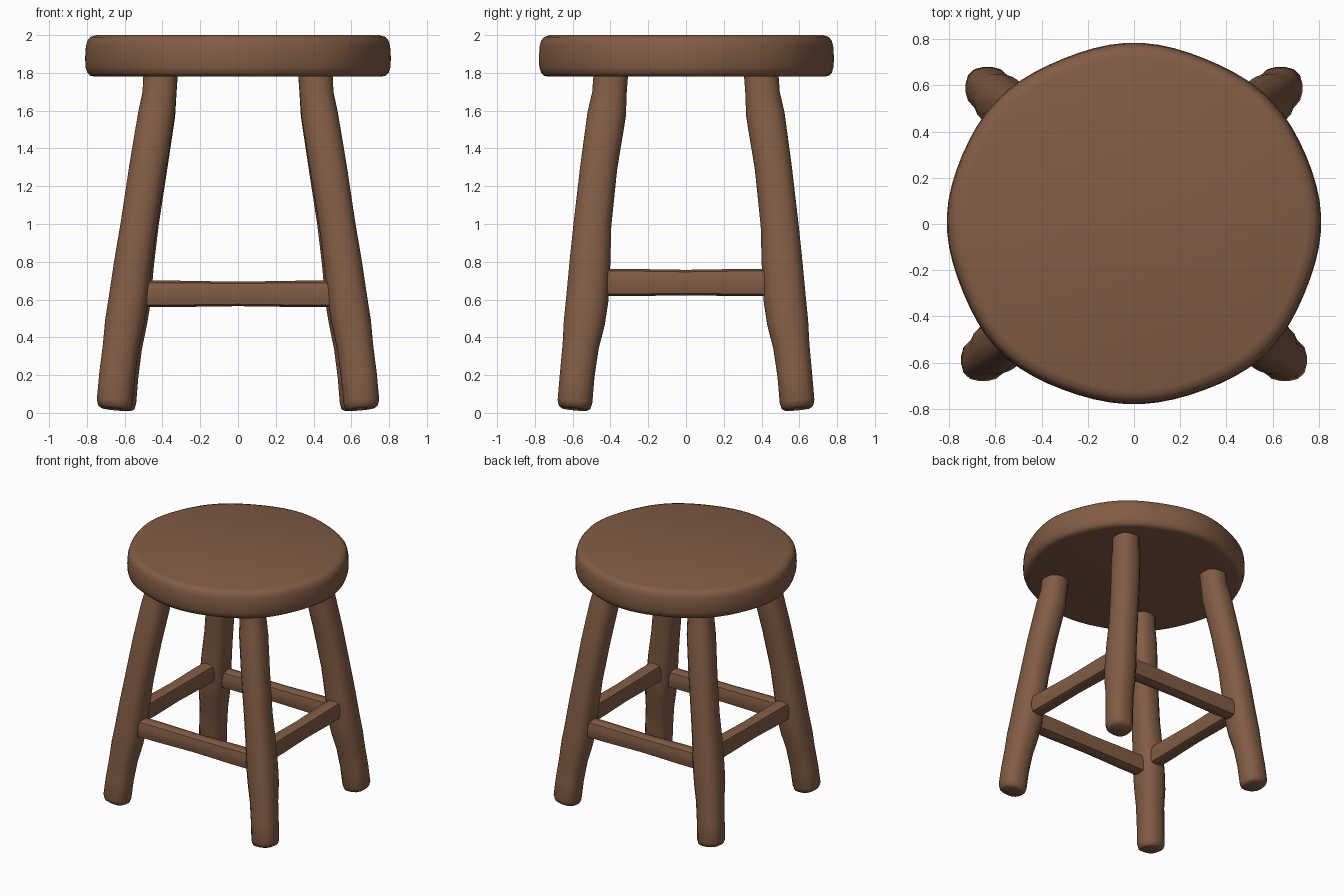
import bpy, bmesh, math
from mathutils import Vector

if "Cube" in bpy.data.objects:
    bpy.data.objects.remove(bpy.data.objects["Cube"])

wood = bpy.data.materials.new("brown wood")
wood.diffuse_color = (0.225, 0.108, 0.06, 1)
wood.use_nodes = True
wood.node_tree.nodes["Principled BSDF"].inputs["Base Color"].default_value = wood.diffuse_color


def outline(n, power):
    """Unit superellipse points, counter-clockwise."""
    pts = []
    for i in range(n):
        a = 2 * math.pi * (i + 0.5) / n
        c, s = math.cos(a), math.sin(a)
        r = (abs(c) ** power + abs(s) ** power) ** (-1 / power)
        pts.append((c * r, s * r))
    return pts


def loft(name, rings, angle=40):
    """Skin a list of point rings and cap both ends."""
    bm = bmesh.new()
    loops = [[bm.verts.new(p) for p in ring] for ring in rings]
    n = len(loops[0])
    for a, b in zip(loops, loops[1:]):
        for i in range(n):
            j = (i + 1) % n
            bm.faces.new((a[i], a[j], b[j], b[i]))
    bm.faces.new(loops[0][::-1])
    bm.faces.new(loops[-1])
    bmesh.ops.recalc_face_normals(bm, faces=bm.faces)
    mesh = bpy.data.meshes.new(name)
    bm.to_mesh(mesh)
    bm.free()
    mesh.materials.append(wood)
    obj = bpy.data.objects.new(name, mesh)
    bpy.context.collection.objects.link(obj)
    bpy.ops.object.select_all(action='DESELECT')
    obj.select_set(True)
    bpy.context.view_layer.objects.active = obj
    bpy.ops.object.shade_smooth_by_angle(angle=math.radians(angle))
    return obj


# Seat: thick, slightly oval slab with softened, hand-cut rim
seat_profile = [(1.78, 0.935), (1.785, 0.965), (1.80, 0.985), (1.83, 0.997),
                (1.88, 1.0), (1.94, 0.995), (1.97, 0.985), (1.99, 0.965), (2.0, 0.925)]
seat_rings = []
for z, s in seat_profile:
    ring = []
    for x, y in outline(72, 2.03):
        a = math.atan2(y, x)
        w = s * (1 + 0.006 * (math.cos(8 * a) - 1) + 0.003 * math.sin(5 * a))
        ring.append((0.81 * x * w, 0.782 * y * w, z))
    seat_rings.append(ring)
loft("seat", seat_rings)

# Legs: height, centre x, half width x, centre y, half width y
LEG = [(0.02, 0.652, 0.070, 0.590, 0.068), (0.03, 0.653, 0.086, 0.590, 0.083),
       (0.06, 0.653, 0.095, 0.588, 0.092), (0.20, 0.640, 0.095, 0.576, 0.092),
       (0.35, 0.620, 0.096, 0.558, 0.096), (0.48, 0.600, 0.104, 0.538, 0.109),
       (0.60, 0.580, 0.105, 0.523, 0.112), (0.80, 0.555, 0.100, 0.508, 0.108),
       (1.00, 0.525, 0.096, 0.495, 0.100), (1.30, 0.478, 0.098, 0.462, 0.098),
       (1.58, 0.432, 0.097, 0.420, 0.102), (1.70, 0.416, 0.090, 0.405, 0.092),
       (1.82, 0.408, 0.092, 0.396, 0.092)]


def leg(name, sx, sy):
    rings = []
    for z, cx, hx, cy, hy in LEG:
        if sy > 0:                      # rear feet splay a little less
            cx -= 0.02 * (1 - z / 1.82)
        ring = []
        for u, v in outline(16, 2.6):
            tilt = 0.10 * (u * hx + v * hy) if z < 1.7 else 0
            ring.append((sx * (cx + u * hx), sy * (cy + v * hy), max(0, z + tilt)))
        rings.append(ring)
    loft(name, rings, 50)


for sx, side in ((-1, "left"), (1, "right")):
    leg("front_leg_" + side, sx, -1)
    leg("back_leg_" + side, sx, 1)


# Stretchers: chamfered bars, slightly waisted, ending inside the legs
def stretcher(name, start, end, height, depth):
    start, end = Vector(start), Vector(end)
    along = (end - start).normalized()
    across = Vector((0, 0, 1)).cross(along)
    rings = []
    for t, s in ((0, 1.0), (0.2, 1.0), (0.35, 0.96), (0.5, 0.93), (0.65, 0.96), (0.8, 1.0), (1, 1.0)):
        c = start.lerp(end, t)
        ring = []
        for u, v in outline(12, 4):
            ring.append(c + across * (u * depth / 2 * s) + Vector((0, 0, v * height / 2 * s)))
        rings.append(ring)
    loft(name, rings, 35)


stretcher("front_stretcher", (-0.55, -0.52, 0.63), (0.55, -0.52, 0.63), 0.14, 0.11)
stretcher("back_stretcher", (-0.54, 0.52, 0.63), (0.54, 0.52, 0.63), 0.14, 0.11)
stretcher("left_stretcher", (-0.565, -0.48, 0.69), (-0.555, 0.48, 0.69), 0.145, 0.11)
stretcher("right_stretcher", (0.565, -0.48, 0.69), (0.555, 0.48, 0.69), 0.145, 0.11)
